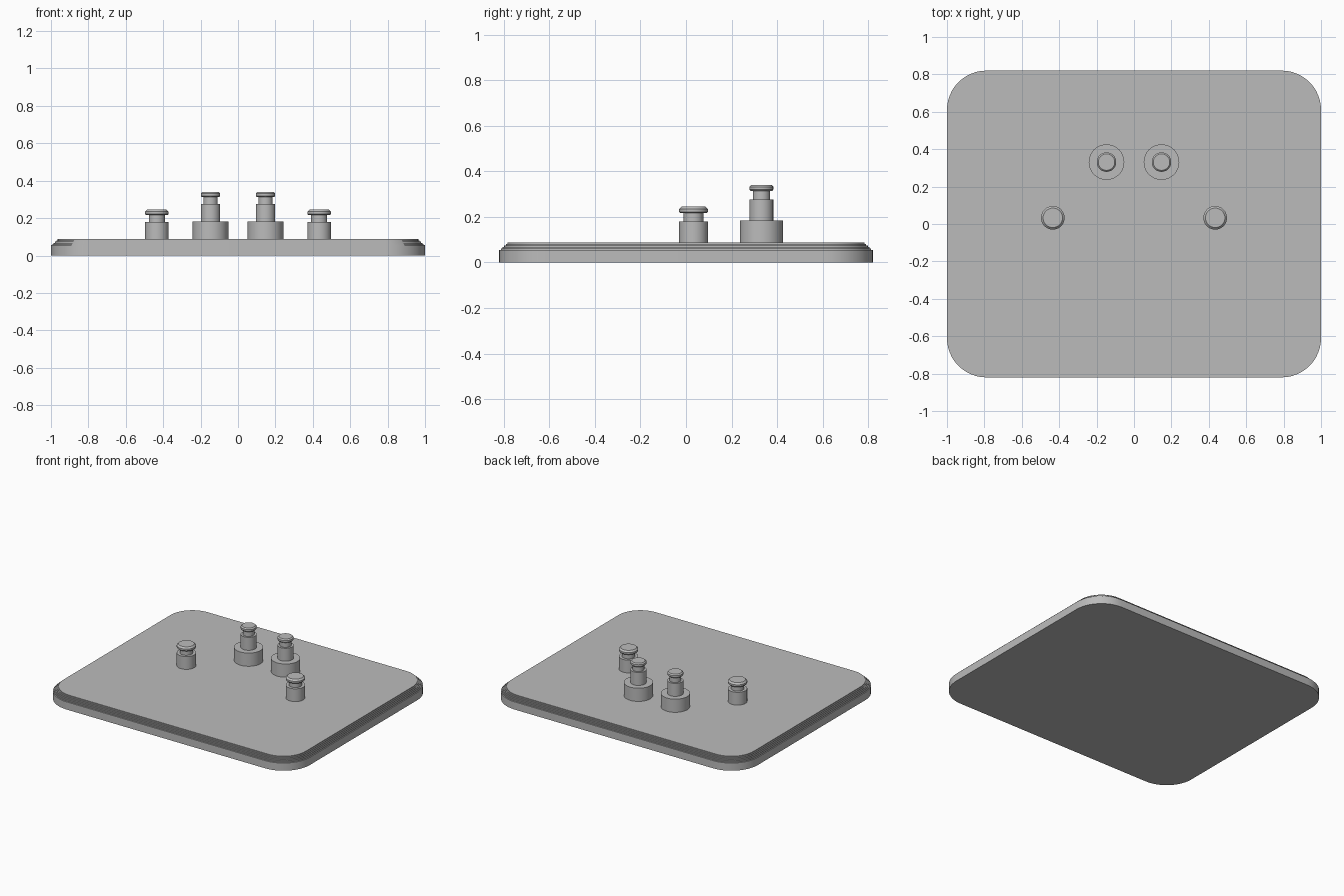
import bpy, bmesh
from math import cos, sin, pi, radians

cube = bpy.data.objects.get("Cube")
if cube:
    bpy.data.objects.remove(cube, do_unlink=True)

grey = bpy.data.materials.new("plain grey")
grey.use_nodes = True
colour = (0.5, 0.5, 0.5, 1)
grey.diffuse_color = colour
grey.node_tree.nodes["Principled BSDF"].inputs["Base Color"].default_value = colour


def finish(bm, name):
    bmesh.ops.recalc_face_normals(bm, faces=bm.faces)
    mesh = bpy.data.meshes.new(name)
    bm.to_mesh(mesh)
    bm.free()
    mesh.materials.append(grey)
    obj = bpy.data.objects.new(name, mesh)
    bpy.context.collection.objects.link(obj)
    bpy.ops.object.select_all(action="DESELECT")
    obj.select_set(True)
    bpy.context.view_layer.objects.active = obj
    bpy.ops.object.shade_smooth_by_angle(angle=radians(25))
    return obj


def bridge(bm, a, b):
    for i in range(len(a)):
        j = (i + 1) % len(a)
        bm.faces.new((a[i], a[j], b[j], b[i]))


def loft(name, rings):
    """Skin a stack of closed rings and cap both ends."""
    bm = bmesh.new()
    loops = [[bm.verts.new(p) for p in ring] for ring in rings]
    for a, b in zip(loops, loops[1:]):
        bridge(bm, a, b)
    bm.faces.new(loops[0])
    bm.faces.new(loops[-1])
    return finish(bm, name)


def rounded_rectangle(inset, z, half_x=1.0, half_y=0.82, radius=0.21, steps=12):
    ring = []
    for corner, (sx, sy) in enumerate([(1, 1), (-1, 1), (-1, -1), (1, -1)]):
        for k in range(steps + 1):
            a = (corner + k / steps) * pi / 2
            r = radius - inset
            ring.append((sx * (half_x - radius) + r * cos(a),
                         sy * (half_y - radius) + r * sin(a), z))
    return ring


def post(name, x, y, profile, sides=48):
    loft(name, [[(x + r * cos(2 * pi * i / sides), y + r * sin(2 * pi * i / sides), z)
                 for i in range(sides)] for r, z in profile])


# Base plate with a finely stepped upper rim
plate_top, rim_start, rim_inset, rim_steps = 0.088, 0.055, 0.036, 5
rings = [rounded_rectangle(0, 0), rounded_rectangle(0, rim_start)]
for s in range(1, rim_steps + 1):
    inset = rim_inset * s / rim_steps
    low = rim_start + (plate_top - rim_start) * (s - 1) / rim_steps
    high = rim_start + (plate_top - rim_start) * s / rim_steps
    rings += [rounded_rectangle(inset, low), rounded_rectangle(inset, high)]
loft("base_plate", rings)

# Button posts: (radius, height) profiles, mirrored left and right
short_profile = [(0.063, 0.08), (0.063, 0.18), (0.043, 0.18), (0.043, 0.216),
                 (0.058, 0.216), (0.063, 0.222), (0.063, 0.234), (0.052, 0.245)]
tall_profile = [(0.095, 0.08), (0.095, 0.183), (0.052, 0.183), (0.052, 0.276),
                (0.038, 0.276), (0.038, 0.314), (0.048, 0.314), (0.052, 0.319),
                (0.052, 0.332), (0.044, 0.34)]
for side, sign in (("left", 1), ("right", -1)):
    post("short_post_" + side, sign * 0.434, 0.033, short_profile)
    post("tall_post_" + side, sign * 0.147, 0.331, tall_profile)
